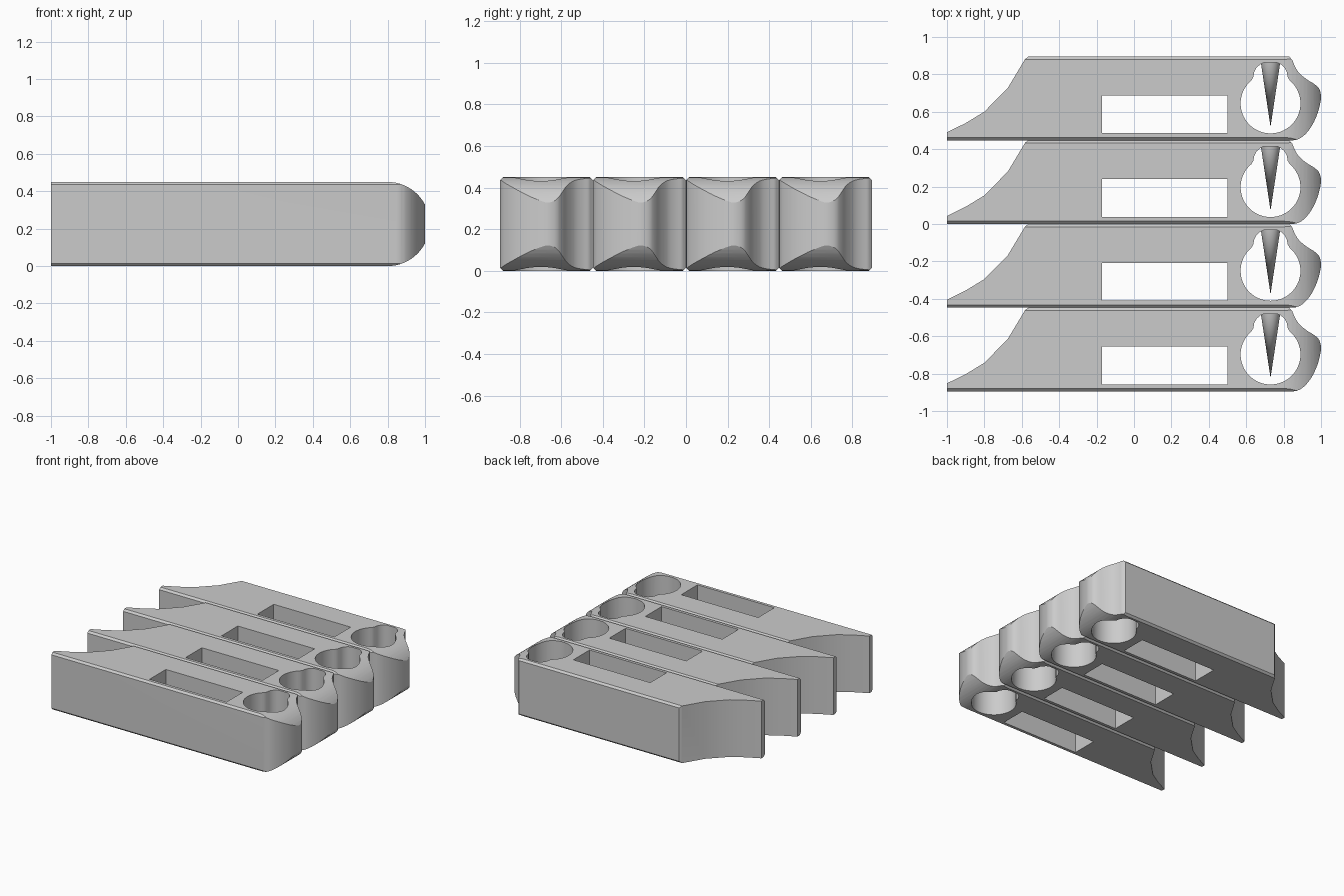
import bpy, bmesh
from math import sin, cos, pi, radians
from mathutils import Vector

if "Cube" in bpy.data.objects:
    bpy.data.objects.remove(bpy.data.objects["Cube"])

P = 0.4475          # bar pitch in y
H = 0.45            # bar height
Y0 = -2 * P


def prism(name, pts, axis, a, b):
    """Extrude a closed 2D profile along an axis from a to b."""
    place = {'x': lambda u, v, t: (t, u, v),
             'y': lambda u, v, t: (u, t, v),
             'z': lambda u, v, t: (u, v, t)}[axis]
    bm = bmesh.new()
    lo = [bm.verts.new(place(u, v, a)) for u, v in pts]
    hi = [bm.verts.new(place(u, v, b)) for u, v in pts]
    bm.faces.new(lo)
    bm.faces.new(hi)
    for i in range(len(pts)):
        j = (i + 1) % len(pts)
        bm.faces.new((lo[i], lo[j], hi[j], hi[i]))
    bmesh.ops.recalc_face_normals(bm, faces=bm.faces)
    me = bpy.data.meshes.new(name)
    bm.to_mesh(me)
    bm.free()
    ob = bpy.data.objects.new(name, me)
    bpy.context.collection.objects.link(ob)
    return ob


def select(ob):
    bpy.ops.object.select_all(action='DESELECT')
    ob.select_set(True)
    bpy.context.view_layer.objects.active = ob


def boolean(ob, cutter, op):
    """Apply a boolean and discard the cutter."""
    cutter.hide_render = True
    select(ob)
    m = ob.modifiers.new('bool', 'BOOLEAN')
    m.object, m.operation, m.solver = cutter, op, 'EXACT'
    bpy.ops.object.modifier_apply(modifier=m.name)
    bpy.data.objects.remove(cutter)


def smooth(pts, n=4):
    """Catmull-Rom curve through the points."""
    q = [Vector(p) for p in pts]
    q = [2 * q[0] - q[1]] + q + [2 * q[-1] - q[-2]]
    out = []
    for a, b, c, d in zip(q, q[1:], q[2:], q[3:]):
        for i in range(n):
            t = i / n
            out.append(tuple(0.5 * (2 * b + (c - a) * t + (2 * a - 5 * b + 4 * c - d) * t * t
                                    + (3 * b - a - 3 * c + d) * t ** 3)))
    return out + [tuple(pts[-1])]


# Side profile: pointed sloping tail on the left, bulging nose on the right
nose = smooth([(0.87, 0.003), (0.895, 0.015), (0.925, 0.042), (0.955, 0.085), (0.98, 0.14),
               (0.995, 0.195), (1.0, 0.235), (0.99, 0.275), (0.965, 0.3), (0.925, 0.325),
               (0.885, 0.358), (0.862, 0.392), (0.846, 0.43)])
tail = [(0.83, P), (-0.565, P), (-0.582, 0.435), (-0.675, 0.28), (-0.8, 0.153), (-0.9, 0.092), (-1, 0.043)]
bar = prism('bar_1', [(-1, 0), (0.85, 0)] + nose + tail, 'z', -0.01, H + 0.01)

# Rounded nose seen from the front
r = H / 2
arc = [(0.8 + r * cos(a), r + r * sin(a)) for a in [-pi / 2 + pi * i / 32 for i in range(33)]]
boolean(bar, prism('round_cutter', [(-1.1, 0)] + arc + [(-1.1, H)], 'y', -0.1, 0.6), 'INTERSECT')

# Chamfered long edges
c = 0.015
octagon = [(c, -0.0), (P - c, 0), (P, c), (P, H - c), (P - c, H), (c, H), (0, H - c), (0, c)]
boolean(bar, prism('chamfer_cutter', octagon, 'x', -1.2, 1.2), 'INTERSECT')

# Rectangular window
boolean(bar, prism('window_cutter', [(-0.17, 0.038), (0.5, 0.038), (0.5, 0.24), (-0.17, 0.24)],
                   'z', -0.1, 0.6), 'DIFFERENCE')

# Keyhole: large circle with a smaller lobe
cx, cy, R = 0.73, 0.197, 0.16
circle = [(cx + R * cos(a), cy + R * sin(a)) for a in [radians(130 + 280 * i / 44) for i in range(45)]]
lobe = [(0.092, 0.338), (0.087, 0.365), (0.075, 0.388), (0.055, 0.406), (0.035, 0.415)]
keyhole = circle + [(cx + x, y) for x, y in lobe] + [(cx - x, y) for x, y in reversed(lobe)]
boolean(bar, prism('keyhole_cutter', keyhole, 'z', -0.1, 0.6), 'DIFFERENCE')

select(bar)
bpy.ops.object.shade_smooth_by_angle(angle=radians(25))

# Spike pointing across the keyhole
bpy.ops.mesh.primitive_cone_add(vertices=32, radius1=0.052, radius2=0, depth=0.345,
                                location=(cx, 0.417 - 0.1725, r), rotation=(pi / 2, 0, 0))
spike = bpy.context.object
spike.name = 'spike_1'
bpy.ops.object.shade_smooth_by_angle(angle=radians(30))

# Row of four identical bars
base = spike.location.y
for i in range(4):
    for src, name, y in ((bar, 'bar', 0), (spike, 'spike', base)):
        ob = src if i == 0 else src.copy()
        if i:
            bpy.context.collection.objects.link(ob)
        ob.name = f'{name}_{i + 1}'
        ob.location.y = Y0 + i * P + y
